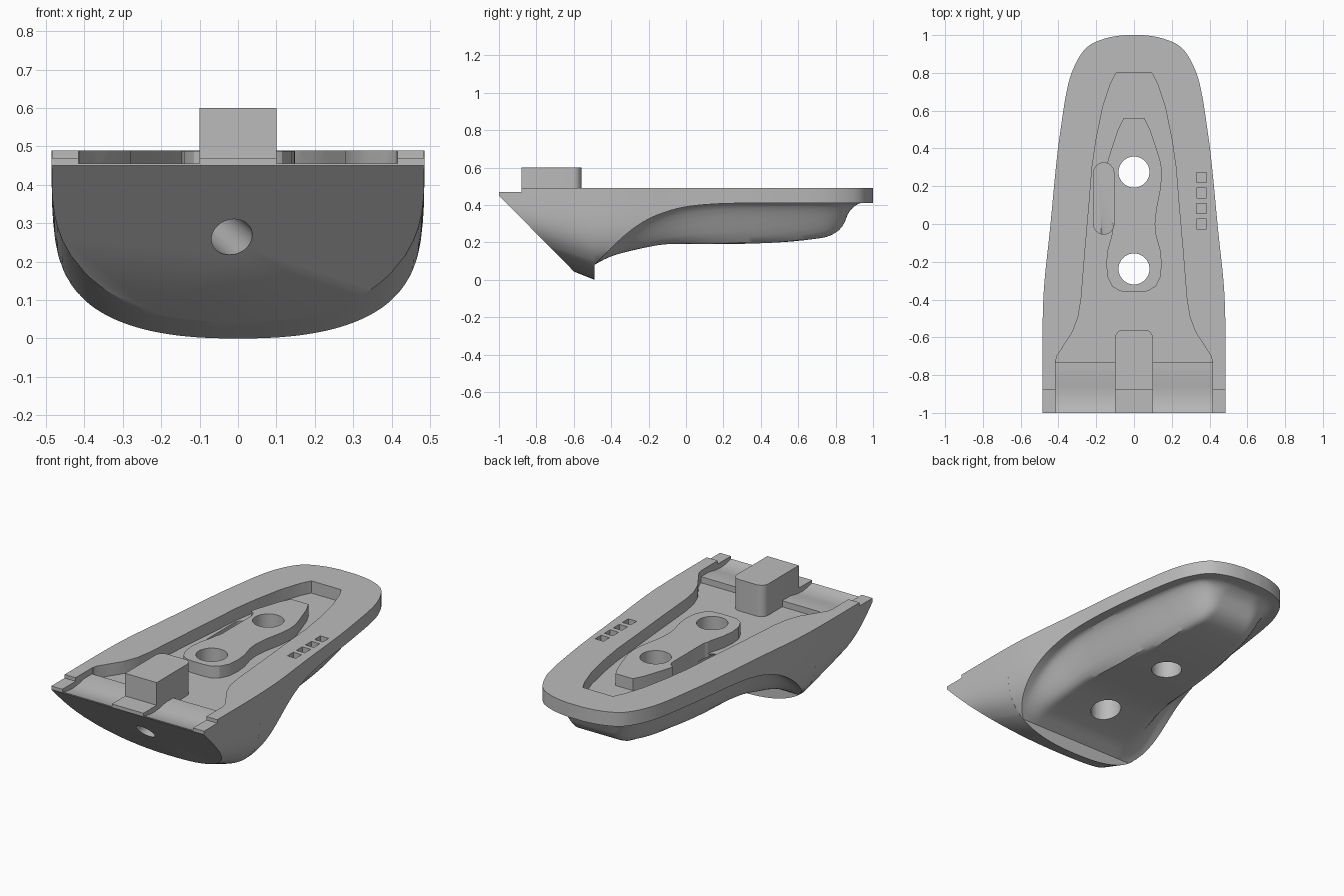
import bpy, bmesh, math
from mathutils import Vector

if "Cube" in bpy.data.objects:
    bpy.data.objects.remove(bpy.data.objects["Cube"], do_unlink=True)

grey = bpy.data.materials.new("plain grey")
grey.use_nodes = True
grey.diffuse_color = (0.5, 0.5, 0.5, 1)
grey.node_tree.nodes["Principled BSDF"].inputs["Base Color"].default_value = (0.5, 0.5, 0.5, 1)


def curve(points, t):
    """Smooth curve through (t, value) points."""
    n = len(points)

    def slope(i):
        a, b = points[max(i - 1, 0)], points[min(i + 1, n - 1)]
        return (b[1] - a[1]) / (b[0] - a[0])
    if t <= points[0][0]:
        return points[0][1]
    for i in range(n - 1):
        (a, p), (b, q) = points[i], points[i + 1]
        if t <= b:
            h = b - a
            s = (t - a) / h
            return (p * (1 + 2 * s) * (1 - s) ** 2 + slope(i) * h * s * (1 - s) ** 2
                    + q * s * s * (3 - 2 * s) + slope(i + 1) * h * s * s * (s - 1))
    return points[-1][1]


def finish(name, bm):
    bmesh.ops.recalc_face_normals(bm, faces=bm.faces)
    mesh = bpy.data.meshes.new(name)
    bm.to_mesh(mesh)
    bm.free()
    mesh.materials.append(grey)
    obj = bpy.data.objects.new(name, mesh)
    bpy.context.collection.objects.link(obj)
    return obj


def prism(name, points, low, high, axis="z"):
    """Extrude an outline along z, or a (y, z) outline along x."""
    bm = bmesh.new()

    def put(p, h):
        return bm.verts.new((p[0], p[1], h) if axis == "z" else (h, p[0], p[1]))
    a = [put(p, low) for p in points]
    b = [put(p, high) for p in points]
    bm.faces.new(a)
    bm.faces.new(b)
    for i in range(len(a)):
        j = (i + 1) % len(a)
        bm.faces.new((a[i], a[j], b[j], b[i]))
    return finish(name, bm)


def box(name, x0, x1, y0, y1, z0, z1):
    return prism(name, [(x0, y0), (x1, y0), (x1, y1), (x0, y1)], z0, z1)


def mirrored(points):
    return points + [(-x, y) for x, y in reversed(points)]


def rod(name, start, end, radius):
    a, b = Vector(start), Vector(end)
    bm = bmesh.new()
    bmesh.ops.create_cone(bm, cap_ends=True, segments=40, radius1=radius,
                          radius2=radius, depth=(b - a).length)
    turn = (b - a).to_track_quat("Z", "Y").to_matrix()
    for v in bm.verts:
        v.co = turn @ v.co + (a + b) / 2
    return finish(name, bm)


def cut(target, tool):
    mod = target.modifiers.new("cut", "BOOLEAN")
    mod.operation = "DIFFERENCE"
    mod.solver = "EXACT"
    mod.object = tool
    bpy.context.view_layer.objects.active = target
    bpy.ops.object.modifier_apply(modifier=mod.name)


# Plan outline, lower rim and belly keel along the length
TOP, HEEL = 0.49, -0.49
outline = [(-1, .485), (-.4, .48), (0, .442), (.36, .407), (.56, .38), (.7, .357), (.8, .33),
           (.9, .28), (.95, .23), (.98, .16), (.993, .105), (1, .05)]
rim = [(HEEL, .08), (-.4, .17), (-.3, .26), (-.2, .325), (-.1, .365), (0, .39), (.15, .405),
       (.35, .41), (1, .41)]
keel = [(HEEL, .08), (-.4, .125), (-.25, .165), (-.1, .19), (.2, .19), (.5, .2), (.7, .22),
        (.78, .24), (.84, .29), (.87, .36), (.92, .405), (.95, .41), (1, .41)]


def hull_width(z):
    v = min(max((.45 - z) / .45, 0), 1)
    return (1 - v ** 4) ** (1 / 2.4)


def section(y, front):
    """Half-symmetric cross-section: side wall, then underside."""
    hw = curve(outline, y)
    lift = .4 * (HEEL - y) if front else 0
    low = .1 if front else curve(rim, y)
    edge = hw * hull_width(low)
    side, under = [], []
    for i in range(11):
        z = TOP + (low - TOP) * i / 10
        zz = lift + z * (.45 - lift) / .45 if z < .45 else z
        side.append((hw * hull_width(z), zz))
    for i in range(1, 48):
        x = edge * math.cos(math.pi * i / 48)
        if front:
            z = .45 * (1 - (1 - (abs(x) / hw) ** 2.4) ** .25)
            z = lift + z * (.45 - lift) / .45
        else:
            s = min(max((hw - .05 - abs(x)) / .15, 0), 1)
            z = low + (curve(keel, y) - low) * s * s * (3 - 2 * s)
        under.append((x, z))
    return [(x, y, z) for x, z in side + under] + [(-x, y, z) for x, z in reversed(side)]


# Body: lofted hull with a flange and belly
stations = [(-1 + .51 * i / 14, True) for i in range(15)]
stations += [(HEEL + 1.29 * i / 50, False) for i in range(51)]
stations += [(1 - .2 * (1 - i / 20) ** 1.7, False) for i in range(1, 21)]
bm = bmesh.new()
rings = [[bm.verts.new(p) for p in section(y, f)] for y, f in stations]
for a, b in zip(rings, rings[1:]):
    for i in range(len(a)):
        j = (i + 1) % len(a)
        bm.faces.new((a[i], a[j], b[j], b[i]))
bm.faces.new(rings[0])
bm.faces.new(rings[-1])
bmesh.ops.remove_doubles(bm, verts=bm.verts, dist=1e-5)
body = finish("body", bm)

# Raised island in the pocket
island = prism("island", mirrored([
    (.055, .56), (.085, .5), (.125, .38), (.143, .32), (.148, .26), (.14, .18), (.12, .08),
    (.112, 0), (.118, -.06), (.14, -.14), (.147, -.21), (.14, -.28), (.115, -.33), (.075, -.355),
    (.03, -.36)]), .4, .488)

# Upright hook with rounded back corners
hook_side = [(.1, -.88)] + [(.055 + .045 * math.cos(a), -.605 + .045 * math.sin(a))
                            for a in [math.pi / 2 * i / 8 for i in range(9)]]
hook = prism("hook", mirrored(hook_side), .4, .6)

# Cutters: slanted nose, front step, ramps, pocket
cutters = [
    prism("nose_cutter", [(-1.2, .6525), (-.6, .045), (-.4, -.1575), (-1.2, -.2)], -1, 1, "x"),
    box("step_cutter", -1, 1, -1.1, -.88, .47, .7),
    prism("pocket_cutter", mirrored([
        (.415, -.73), (.408, -.7), (.37, -.64), (.325, -.57), (.295, -.49), (.28, -.4),
        (.26, -.15), (.238, .1), (.222, .3), (.2, .45), (.165, .62), (.125, .74), (.095, .8)]),
        .42, .7)]
ramp = [(-1.1, .455), (-1, .455), (-.96, .444), (-.91, .439), (-.86, .443), (-.8, .455),
        (-.725, .455), (-.725, .7), (-1.1, .7)]
for x0, x1 in ((-.415, -.1), (.1, .415)):
    cutters.append(prism("ramp_cutter", ramp, x0, x1, "x"))

# Cutters: indicator recesses, cable slot and cable bore
for i in range(4):
    y = i * .082
    cutters.append(box("recess_cutter", .332, .385, y - .027, y + .027, .45, .7))
slot = [(-.16 + .054 * math.cos(a), .135 + (.135 if i < 13 else -.135) + .054 * math.sin(a))
        for i, a in enumerate([math.pi * k / 12 for k in list(range(13)) + list(range(12, 25))])]
slot_cutter = prism("slot_cutter", slot, .33, .7)
cutters += [slot_cutter, rod("bore_cutter", (.013, -1, .24), (-.16, .1, .385), .052)]

# Through holes for body and island
holes = [rod("hole_cutter", (0, y, -.2), (0, y, .8), .082) for y in (.275, -.238)]
for tool in cutters + holes:
    cut(body, tool)
for tool in holes + [slot_cutter]:
    cut(island, tool)
for tool in cutters + holes:
    bpy.data.objects.remove(tool, do_unlink=True)

# Smooth shading with sharp edges
bpy.ops.object.select_all(action="DESELECT")
for obj in (body, island, hook):
    obj.select_set(True)
    bpy.context.view_layer.objects.active = obj
bpy.ops.object.shade_smooth_by_angle(angle=math.radians(30))
